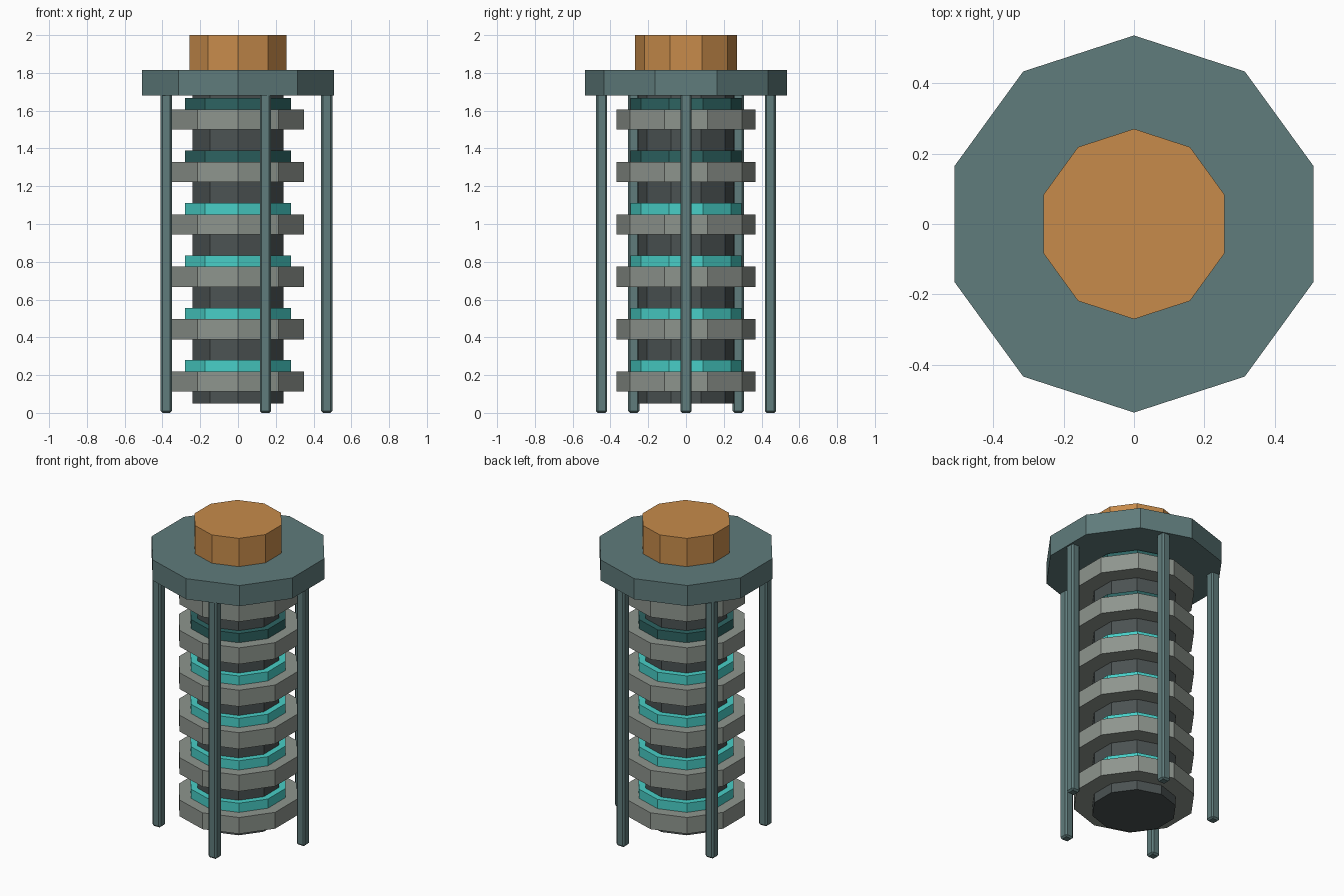
import bpy, bmesh, math
from mathutils import Matrix

if "Cube" in bpy.data.objects:
    bpy.data.objects.remove(bpy.data.objects["Cube"])


def material(name, rgb):
    m = bpy.data.materials.new(name)
    m.diffuse_color = (*rgb, 1)
    m.use_nodes = True
    m.node_tree.nodes["Principled BSDF"].inputs["Base Color"].default_value = m.diffuse_color
    return m


STEEL = material("blue_grey_steel", (0.115, 0.20, 0.20))
COPPER = material("copper", (0.57, 0.26, 0.07))
CORE = material("dark_core", (0.07, 0.085, 0.085))
STONE = material("ring_grey", (0.27, 0.30, 0.27))
TEAL = material("lit_teal", (0.065, 0.62, 0.57))
DIM = material("unlit_teal", (0.026, 0.125, 0.12))


def finish(name, bm, mat):
    me = bpy.data.meshes.new(name)
    bm.to_mesh(me)
    bm.free()
    me.materials.append(mat)
    ob = bpy.data.objects.new(name, me)
    bpy.context.collection.objects.link(ob)
    return ob


def decagon(name, r, z0, z1, mat):
    # ten-sided prism with corners on the y axis
    bm = bmesh.new()
    bmesh.ops.create_cone(
        bm, cap_ends=True, segments=10, radius1=r, radius2=r, depth=z1 - z0,
        matrix=Matrix.Translation((0, 0, (z0 + z1) / 2)))
    # make sure a corner lies on +y whatever the primitive's start angle
    v = bm.verts[:][0].co
    turn = math.pi / 2 - math.atan2(v.y, v.x)
    bmesh.ops.rotate(bm, verts=bm.verts, cent=(0, 0, 0),
                     matrix=Matrix.Rotation(turn, 3, 'Z'))
    return finish(name, bm, mat)


# central column, top plate and cap
decagon("core_column", 0.254, 0.05, 1.70, CORE)
decagon("top_plate", 0.535, 1.68, 1.815, STEEL)
decagon("top_cap", 0.27, 1.815, 2.0, COPPER)

# stacked rings, the upper two indicator bands unlit
for i in range(6):
    z = 0.112 + i * 0.2775
    decagon(f"fin_ring_{i + 1}", 0.367, z, z + 0.107, STONE)
    decagon(f"indicator_band_{i + 1}", 0.295, z + 0.107, z + 0.167,
            TEAL if i < 4 else DIM)

# five square posts with chamfered edges
for i in range(5):
    a = math.radians(72 * i)
    bm = bmesh.new()
    bmesh.ops.create_cube(
        bm, size=1,
        matrix=Matrix.Translation((0.47 * math.cos(a), 0.47 * math.sin(a), 0.85))
        @ Matrix.Diagonal((0.06, 0.06, 1.70, 1)))
    post = finish(f"support_post_{i + 1}", bm, STEEL)
    bev = post.modifiers.new("chamfer", 'BEVEL')
    bev.width = 0.01
    bev.segments = 1
